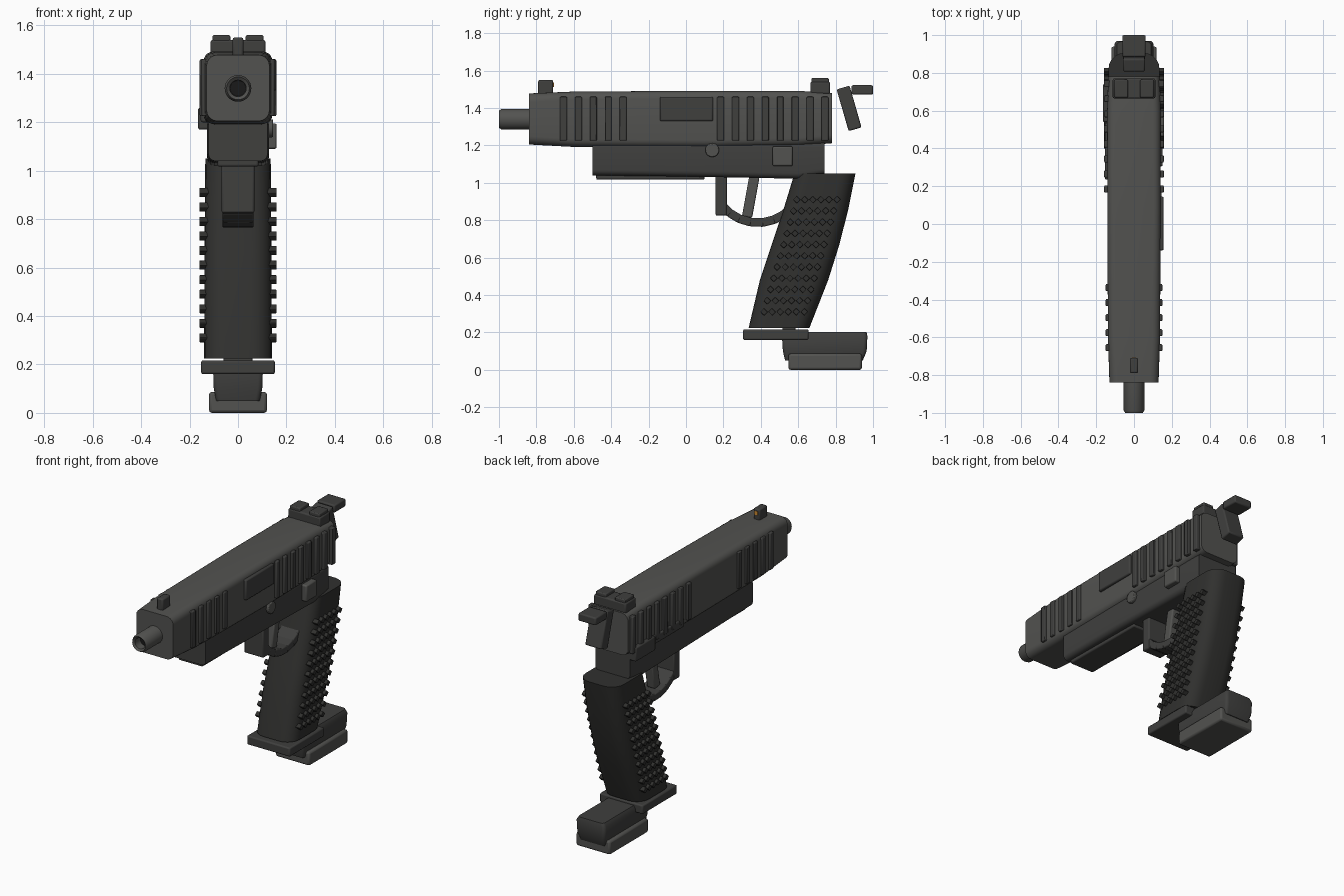
import bpy, bmesh
from math import pi, cos, sin, atan2, hypot
from mathutils import Matrix, Vector

if "Cube" in bpy.data.objects:
    bpy.data.objects.remove(bpy.data.objects["Cube"])


def material(name, v):
    m = bpy.data.materials.new(name)
    m.diffuse_color = (*v, 1)
    m.use_nodes = True
    m.node_tree.nodes["Principled BSDF"].inputs["Base Color"].default_value = m.diffuse_color
    return m


STEEL = material("steel", (0.085, 0.085, 0.08))
DARK = material("dark_steel", (0.05, 0.05, 0.048))
RUBBER = material("grip_black", (0.03, 0.03, 0.028))
BORE = material("bore_black", (0.01, 0.01, 0.01))
ORANGE = material("sight_orange", (0.6, 0.25, 0.03))


def finish(bm, name, mat, bevel=0.0, mirror=False):
    bmesh.ops.recalc_face_normals(bm, faces=bm.faces[:])
    me = bpy.data.meshes.new(name)
    bm.to_mesh(me)
    bm.free()
    ob = bpy.data.objects.new(name, me)
    bpy.context.collection.objects.link(ob)
    me.materials.append(mat)
    if bevel:
        b = ob.modifiers.new("bevel", 'BEVEL')
        b.width, b.segments, b.limit_method = bevel, 2, 'ANGLE'
    if mirror:
        ob.modifiers.new("mirror", 'MIRROR')
    bpy.ops.object.select_all(action='DESELECT')
    bpy.context.view_layer.objects.active = ob
    ob.select_set(True)
    bpy.ops.object.shade_smooth_by_angle(angle=0.6)
    return ob


def add_box(bm, c, s, rx=0.0):
    bmesh.ops.create_cube(bm, size=1, matrix=Matrix.Translation(c)
                          @ Matrix.Rotation(rx, 4, 'X') @ Matrix.Diagonal((*s, 1)))


def box(name, x, y, z, mat, bevel=0.008, mirror=False):
    bm = bmesh.new()
    add_box(bm, [(a + b) / 2 for a, b in (x, y, z)], [b - a for a, b in (x, y, z)])
    return finish(bm, name, mat, bevel, mirror)


def tilted(name, c, s, rx, mat, bevel=0.008):
    bm = bmesh.new()
    add_box(bm, c, s, rx)
    return finish(bm, name, mat, bevel)


def loft(name, axis, sections, mat, bevel=0.0):
    """Rounded-rectangle sections (t, low, high, half_width, radius) along y or z."""
    bm = bmesh.new()
    rings = []
    for t, lo, hi, w, r in sections:
        ring = []
        for k, (sx, v) in enumerate(((1, hi - r), (-1, hi - r), (-1, lo + r), (1, lo + r))):
            for i in range(6):
                a = k * pi / 2 + i * pi / 10
                x, u = sx * (w - r) + r * cos(a), v + r * sin(a)
                ring.append(bm.verts.new((x, t, u) if axis == 'y' else (x, u, t)))
        rings.append(ring)
    for a, b in zip(rings, rings[1:]):
        for i in range(24):
            j = (i + 1) % 24
            bm.faces.new((a[i], a[j], b[j], b[i]))
    bm.faces.new(rings[0])
    bm.faces.new(rings[-1])
    return finish(bm, name, mat, bevel)


# Slide and its raised side ribs
loft("slide", 'y', [(-0.84, 1.205, 1.478, 0.13, 0.045), (-0.6, 1.192, 1.488, 0.138, 0.042),
                    (0.1, 1.19, 1.492, 0.141, 0.038), (0.6, 1.197, 1.492, 0.142, 0.042),
                    (0.78, 1.212, 1.48, 0.137, 0.045)], STEEL)
bm = bmesh.new()
for start, count, x in ((-0.655, 5, 0.134), (0.185, 8, 0.142)):
    for i in range(count):
        add_box(bm, (x, start + 0.0797 * i, 1.343), (0.032, 0.037, 0.235))
finish(bm, "slide_ribs", DARK, 0.005, mirror=True)
box("ejection_port", (0.12, 0.157), (-0.14, 0.145), (1.33, 1.46), DARK)

# Barrel with hollow muzzle, revolved about y
bm = bmesh.new()
prof = [(0.055, -0.7), (0.055, -0.985), (0.047, -1.0), (0.034, -0.99), (0.032, -0.93)]
vs = [bm.verts.new((r, y, 0)) for r, y in prof]
es = [bm.edges.new(p) for p in zip(vs, vs[1:])]
bmesh.ops.spin(bm, geom=vs + es, cent=(0, 0, 0), axis=(0, 1, 0), angle=2 * pi, steps=32)
bmesh.ops.remove_doubles(bm, verts=bm.verts[:], dist=1e-5)
finish(bm, "barrel", STEEL).location.z = 1.34


def disc(name, c, r, depth, axis, mat, bevel=0.0):
    bm = bmesh.new()
    bmesh.ops.create_cone(bm, cap_ends=True, segments=24, radius1=r, radius2=r, depth=depth,
                          matrix=Matrix.Translation(c) @ Matrix.Rotation(pi / 2, 4, axis))
    return finish(bm, name, mat, bevel)


disc("muzzle_bore", (0, -0.93, 1.34), 0.033, 0.02, 'X', BORE)

# Sights
box("front_sight", (-0.022, 0.022), (-0.79, -0.71), (1.47, 1.55), DARK)
box("front_sight_dot", (-0.01, 0.01), (-0.712, -0.707), (1.512, 1.536), ORANGE, 0)
box("rear_sight_base", (-0.113, 0.113), (0.665, 0.77), (1.475, 1.54), DARK)
box("rear_sight_posts", (0.032, 0.105), (0.67, 0.764), (1.52, 1.56), DARK, 0.006, True)

# Hammer
tilted("hammer", (0, 0.872, 1.398), (0.116, 0.072, 0.232), 0.28, DARK)
box("hammer_spur", (-0.062, 0.062), (0.885, 1.0), (1.472, 1.522), DARK)

# Frame, accessory rail and side controls
loft("frame", 'y', [(-0.5, 1.04, 1.22, 0.122, 0.03), (0.0, 1.034, 1.22, 0.127, 0.03),
                    (0.6, 1.022, 1.22, 0.127, 0.03), (0.74, 1.045, 1.22, 0.122, 0.03)], DARK)
box("accessory_rail", (-0.085, 0.085), (-0.48, 0.1), (1.017, 1.06), DARK)
disc("takedown_pin", (0.125, 0.14, 1.175), 0.037, 0.04, 'Y', STEEL, 0.005)
box("magazine_release", (0.1, 0.16), (0.463, 0.57), (1.09, 1.195), STEEL)
box("safety_lever", (-0.165, -0.11), (0.54, 0.74), (1.17, 1.26), DARK)
box("slide_stop", (-0.154, -0.11), (0.235, 0.535), (1.2, 1.255), DARK)

# Trigger and segmented guard
tilted("trigger", (0, 0.346, 0.925), (0.06, 0.055, 0.22), -0.18, STEEL)
box("guard_front", (-0.068, 0.068), (0.158, 0.218), (0.825, 1.05), DARK)
path = [(0.19, 0.88), (0.235, 0.838), (0.285, 0.808), (0.345, 0.79), (0.41, 0.788),
        (0.47, 0.803), (0.525, 0.832), (0.57, 0.875)]
bm = bmesh.new()
for (y0, z0), (y1, z1) in zip(path, path[1:]):
    add_box(bm, ((0), (y0 + y1) / 2, (z0 + z1) / 2),
            (0.13, hypot(y1 - y0, z1 - z0) + 0.008, 0.046), atan2(z1 - z0, y1 - y0))
finish(bm, "trigger_guard", DARK, 0.006)

# Grip and its stud texture
loft("grip", 'z', [(0.225, 0.335, 0.66, 0.14, 0.085), (0.48, 0.395, 0.76, 0.139, 0.085),
                   (0.67, 0.458, 0.82, 0.138, 0.085), (0.86, 0.522, 0.868, 0.137, 0.085),
                   (1.05, 0.58, 0.906, 0.135, 0.085)], RUBBER)
bm = bmesh.new()
for row in range(11):
    z = 0.31 + 0.06 * row
    for col in range(6):
        y = 0.525 + 0.0175 * row + (col - 2.5) * 0.043
        add_box(bm, (0.135, y, z), (0.05, 0.028, 0.028), pi / 4)
finish(bm, "grip_studs", RUBBER, 0.003, mirror=True)

# Magazine well and magazine
box("magazine_well", (-0.152, 0.152), (0.305, 0.655), (0.16, 0.217), DARK)
box("magazine_neck", (-0.06, 0.06), (0.515, 0.585), (0.18, 0.26), DARK)
loft("magazine_body", 'z', [(0.05, 0.53, 0.945, 0.09, 0.02), (0.1, 0.518, 0.966, 0.1, 0.02),
                            (0.18, 0.513, 0.97, 0.103, 0.02), (0.203, 0.516, 0.965, 0.09, 0.02)],
     DARK)
box("magazine_base", (-0.12, 0.12), (0.548, 0.94), (0.0, 0.087), STEEL, 0.012)
